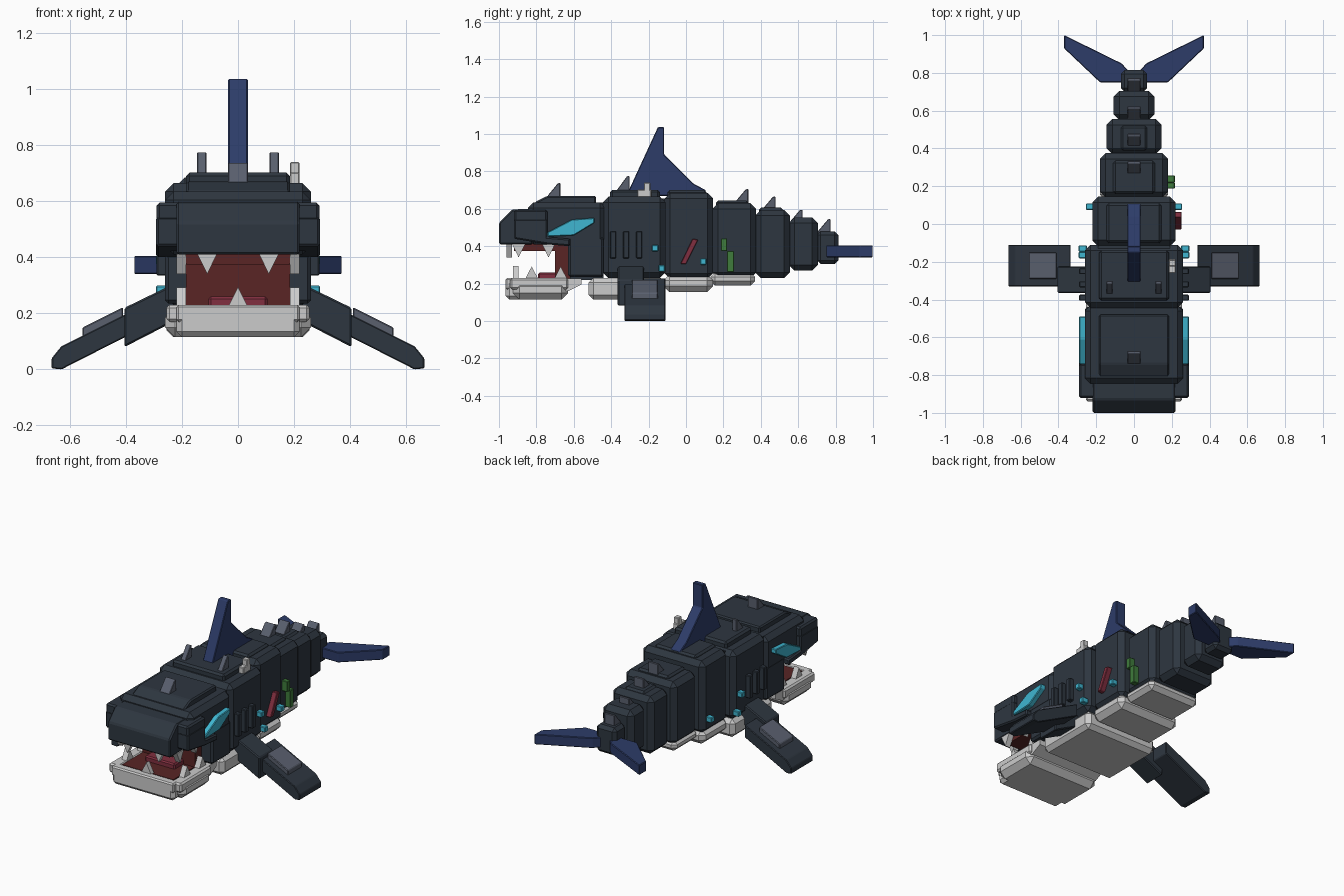
import bpy, bmesh

COLOURS = {
    "slate": (0.027, 0.037, 0.051), "navy": (0.026, 0.045, 0.14),
    "cyan": (0.05, 0.47, 0.64), "grey": (0.10, 0.115, 0.155),
    "pale": (0.60, 0.60, 0.60), "dark_red": (0.10, 0.018, 0.018),
    "crimson": (0.22, 0.028, 0.05), "green": (0.05, 0.20, 0.045),
}
MATS = {}
for key, rgb in COLOURS.items():
    MATS[key] = bpy.data.materials.new(key)
    MATS[key].diffuse_color = (*rgb, 1)


def prism(name, mat, axis, pts, lo, hi, bevel=0.0, mirror=False):
    """Extrude a 2D outline along an axis: x uses (y,z), y uses (x,z), z uses (x,y)."""
    place = {"x": lambda p, d: (d, p[0], p[1]),
             "y": lambda p, d: (p[0], d, p[1]),
             "z": lambda p, d: (p[0], p[1], d)}[axis]
    bm = bmesh.new()
    a = [bm.verts.new(place(p, lo)) for p in pts]
    b = [bm.verts.new(place(p, hi)) for p in pts]
    bm.faces.new(a)
    bm.faces.new(b[::-1])
    n = len(pts)
    for i in range(n):
        j = (i + 1) % n
        bm.faces.new((a[i], b[i], b[j], a[j]))
    bmesh.ops.recalc_face_normals(bm, faces=bm.faces)
    if bevel:
        bmesh.ops.bevel(bm, geom=list(bm.edges), offset=bevel, segments=1,
                        affect='EDGES', profile=0.5)
    me = bpy.data.meshes.new(name)
    bm.to_mesh(me)
    bm.free()
    me.materials.append(MATS[mat])
    ob = bpy.data.objects.new(name, me)
    bpy.context.collection.objects.link(ob)
    if mirror:
        mod = ob.modifiers.new("mirror", 'MIRROR')
        mod.use_axis[0] = True
        mod.use_mirror_merge = False
    return ob


def box(name, mat, x, y, z, bevel=0.0, mirror=False):
    pts = [(y[0], z[0]), (y[1], z[0]), (y[1], z[1]), (y[0], z[1])]
    return prism(name, mat, "x", pts, x[0], x[1], bevel, mirror)


def slab(name, mat, w, y, z, bevel=0.0):
    return box(name, mat, (-w, w), y, z, bevel)


# Body segments tapering to the tail: half width, y range, z range
SEGMENTS = [
    (0.26, (-0.445, -0.11), (0.23, 0.665)), (0.22, (-0.115, 0.145), (0.225, 0.685)),
    (0.18, (0.14, 0.375), (0.23, 0.63)), (0.145, (0.37, 0.555), (0.23, 0.595)),
    (0.108, (0.55, 0.705), (0.27, 0.555)), (0.07, (0.70, 0.815), (0.305, 0.48)),
]
for i, (w, y, z) in enumerate(SEGMENTS):
    slab(f"body_segment_{i + 1}", "slate", w, y, z, 0.03 if i < 5 else 0.02)
    # slimmer core closes the chamfered seams between segments
    slab(f"body_core_{i + 1}", "slate", w - 0.03, (y[0] - 0.02, y[1] - 0.01),
         (z[0] + 0.03, z[1] - 0.03))

# Raised plates along the back
for i, (w, y, z) in enumerate([
        (0.185, (-0.405, -0.14), (0.65, 0.702)), (0.145, (-0.10, 0.11), (0.66, 0.70)),
        (0.11, (0.16, 0.335), (0.60, 0.645)), (0.07, (0.39, 0.52), (0.57, 0.607))]):
    slab(f"back_plate_{i + 1}", "slate", w, y, z, 0.012)

# Head, snout and brow
slab("upper_head", "slate", 0.26, (-0.845, -0.43), (0.41, 0.635), 0.03)
box("jaw_side", "slate", (0.17, 0.26), (-0.63, -0.44), (0.235, 0.45), 0.012, True)
slab("throat_block", "slate", 0.20, (-0.62, -0.44), (0.22, 0.43))
prism("head_plate", "slate", "x",
      [(-0.81, 0.60), (-0.48, 0.60), (-0.48, 0.67), (-0.74, 0.67), (-0.81, 0.635)],
      -0.185, 0.185, 0.008)
prism("snout", "slate", "x",
      [(-1.0, 0.41), (-1.0, 0.525), (-0.93, 0.597), (-0.82, 0.60), (-0.82, 0.41)],
      -0.22, 0.22, 0.008)
box("cheek_upper", "slate", (0.20, 0.29), (-0.92, -0.74), (0.53, 0.595), 0.01, True)
prism("cheek_lower", "slate", "x",
      [(-0.92, 0.44), (-0.92, 0.545), (-0.74, 0.545), (-0.74, 0.45),
       (-0.62, 0.44), (-0.62, 0.40), (-0.74, 0.41)], 0.20, 0.292, 0.008, True)

# Eyes
prism("eye", "cyan", "x",
      [(-0.74, 0.452), (-0.74, 0.475), (-0.61, 0.543), (-0.49, 0.552),
       (-0.49, 0.525), (-0.60, 0.458)], 0.25, 0.291, 0.004, True)

# Mouth interior
slab("mouth_roof", "dark_red", 0.185, (-0.92, -0.60), (0.375, 0.415))
slab("mouth_back", "dark_red", 0.185, (-0.70, -0.60), (0.21, 0.40))
slab("mouth_floor", "dark_red", 0.18, (-0.91, -0.62), (0.18, 0.228))
slab("tongue", "crimson", 0.105, (-0.79, -0.65), (0.21, 0.26), 0.008)

# Lower jaw
slab("lower_jaw", "pale", 0.26, (-0.925, -0.63), (0.115, 0.22), 0.035)
slab("jaw_front", "pale", 0.22, (-0.965, -0.80), (0.115, 0.222), 0.02)
box("jaw_rail", "pale", (0.18, 0.255), (-0.94, -0.63), (0.17, 0.23), 0.01, True)
slab("jaw_front_rail", "pale", 0.22, (-0.965, -0.91), (0.17, 0.23), 0.008)
prism("jaw_hinge", "pale", "x",
      [(-0.66, 0.16), (-0.63, 0.16), (-0.56, 0.195), (-0.56, 0.228), (-0.66, 0.228)],
      -0.24, 0.24)

# Teeth: front ones face forward, side ones face outward
for s in (-1, 1):
    prism("upper_front_tooth", "pale", "y",
          [(s * 0.11 - 0.035, 0.412), (s * 0.11 + 0.035, 0.412), (s * 0.11, 0.34)],
          -0.96, -0.93)
prism("lower_front_tooth", "pale", "y",
      [(-0.035, 0.225), (0.035, 0.225), (0, 0.295)], -0.925, -0.895)
for y in (-0.895, -0.735):
    prism("upper_side_tooth", "pale", "x",
          [(y - 0.035, 0.412), (y + 0.035, 0.412), (y, 0.34)], 0.185, 0.22, 0, True)
for y in (-0.825, -0.67):
    prism("lower_side_tooth", "pale", "x",
          [(y - 0.035, 0.225), (y + 0.035, 0.225), (y, 0.292)], 0.185, 0.22, 0, True)

# Belly plates
slab("belly_front", "pale", 0.255, (-0.52, -0.11), (0.115, 0.23), 0.025)
slab("belly_middle", "pale", 0.22, (-0.12, 0.145), (0.155, 0.25), 0.032)
slab("belly_rear", "pale", 0.18, (0.13, 0.37), (0.19, 0.26), 0.025)

# Dorsal fin
prism("dorsal_fin", "navy", "x",
      [(-0.31, 0.69), (-0.15, 1.037), (-0.117, 1.037), (-0.117, 0.89),
       (0.04, 0.735), (0.105, 0.70), (0.105, 0.67), (-0.30, 0.67)],
      -0.035, 0.035, 0.004)

# Spikes: front foot of each at y, rising to a vertical rear face
def spike(name, y, z, h, x0=-0.035, x1=0.035, mirror=False):
    prism(name, "grey", "x", [(y, z - 0.03), (y, z), (y + 0.055, z + h),
                              (y + 0.068, z + h), (y + 0.068, z - 0.03)],
          x0, x1, 0.003, mirror)


spike("head_spike", -0.74, 0.67, 0.067)
spike("shoulder_spike", -0.37, 0.70, 0.075, 0.113, 0.146, True)
for i, (y, z) in enumerate([(0.265, 0.64), (0.41, 0.60), (0.555, 0.53), (0.705, 0.48)]):
    spike(f"tail_spike_{i + 1}", y, z, 0.065)

# Tail flukes
prism("tail_fluke", "navy", "z",
      [(0.02, 0.75), (0.18, 0.75), (0.37, 0.93), (0.37, 1.0), (0.065, 0.85), (0.02, 0.80)],
      0.34, 0.405, 0.004, True)

# Side fins
prism("side_fin_root", "slate", "y",
      [(0.22, 0.31), (0.22, 0.175), (0.405, 0.08), (0.405, 0.22)],
      -0.365, -0.225, 0.006, True)
prism("side_fin_blade", "slate", "y",
      [(0.335, 0.23), (0.335, 0.15), (0.63, 0.0), (0.665, 0.004),
       (0.665, 0.04), (0.63, 0.083)], -0.33, -0.11, 0.004, True)
prism("side_fin_plate", "grey", "y",
      [(0.41, 0.17), (0.41, 0.222), (0.555, 0.15), (0.555, 0.11)],
      -0.29, -0.15, 0.004, True)

# Gills and glowing spots
for y in (-0.39, -0.32, -0.25):
    box("gill", "slate", (0.24, 0.29), (y - 0.016, y + 0.016), (0.335, 0.48), 0.004, True)
for x, y, z in [(0.275, -0.165, 0.39), (0.275, -0.13, 0.282), (0.237, 0.092, 0.318)]:
    box("glow_spot", "cyan", (x - 0.025, x + 0.018), (y - 0.017, y + 0.017),
        (z - 0.017, z + 0.017), 0.004, True)

# Scar, seaweed and barnacle on one side only
prism("scar", "crimson", "x",
      [(-0.03, 0.305), (0.0, 0.305), (0.065, 0.435), (0.035, 0.44)], 0.21, 0.252, 0.003)
box("seaweed_upper", "green", (0.17, 0.216), (0.188, 0.22), (0.375, 0.442), 0.003)
box("seaweed_lower", "green", (0.17, 0.216), (0.22, 0.256), (0.262, 0.375), 0.003)
box("barnacle_base", "pale", (0.185, 0.22), (-0.26, -0.185), (0.65, 0.703), 0.004)
box("barnacle_top", "pale", (0.185, 0.22), (-0.225, -0.19), (0.695, 0.74), 0.004)
